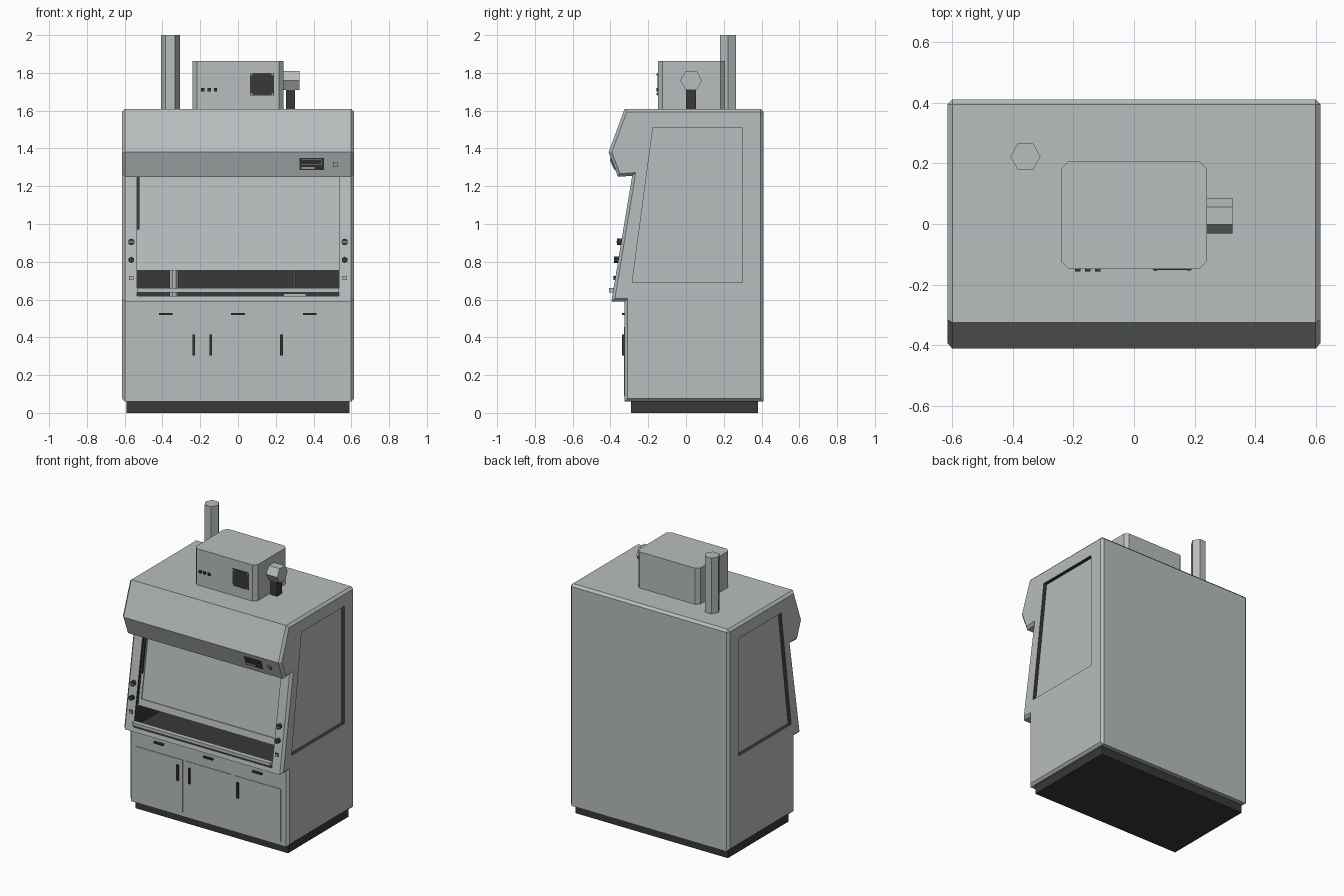
import bpy, bmesh, math
from mathutils import Matrix, Vector

cube = bpy.data.objects.get("Cube")
if cube:
    bpy.data.objects.remove(cube, do_unlink=True)


def material(name, rgb):
    m = bpy.data.materials.new(name)
    m.use_nodes = True
    m.diffuse_color = (*rgb, 1)
    m.node_tree.nodes["Principled BSDF"].inputs["Base Color"].default_value = (*rgb, 1)
    return m


GREY = material("cool grey paint", (0.48, 0.51, 0.515))
DARK = material("charcoal", (0.04, 0.04, 0.04))


def finish(name, bm, *mats):
    bmesh.ops.recalc_face_normals(bm, faces=bm.faces)
    me = bpy.data.meshes.new(name)
    bm.to_mesh(me)
    bm.free()
    ob = bpy.data.objects.new(name, me)
    bpy.context.collection.objects.link(ob)
    for m in mats:
        me.materials.append(m)
    return ob


def box(name, x, y, z, mat):
    """Box from (min, max) pairs."""
    bm = bmesh.new()
    bmesh.ops.create_cube(bm, size=1)
    for v in bm.verts:
        v.co = Vector([a + (b - a) * (c + 0.5) for (a, b), c in zip((x, y, z), v.co)])
    return finish(name, bm, mat)


def prism_mesh(profile, x0, x1):
    """Side profile of (y, z) points swept across x."""
    bm = bmesh.new()
    face = bm.faces.new([bm.verts.new((x0, y, z)) for y, z in profile])
    ext = bmesh.ops.extrude_face_region(bm, geom=[face])
    moved = [g for g in ext["geom"] if isinstance(g, bmesh.types.BMVert)]
    bmesh.ops.translate(bm, verts=moved, vec=(x1 - x0, 0, 0))
    bmesh.ops.recalc_face_normals(bm, faces=bm.faces)
    return bm


def prism(name, profile, x0, x1, mat):
    return finish(name, prism_mesh(profile, x0, x1), mat)


def cylinder(name, center, radius, length, axis, sides, mat):
    turn = {"X": Matrix.Rotation(math.pi / 2, 4, "Y"),
            "Y": Matrix.Rotation(math.pi / 2, 4, "X"),
            "Z": Matrix.Rotation(math.pi / 6, 4, "Z")}[axis]
    bm = bmesh.new()
    bmesh.ops.create_cone(bm, cap_ends=True, segments=sides, radius1=radius, radius2=radius,
                          depth=length, matrix=Matrix.Translation(center) @ turn)
    return finish(name, bm, mat)


def front_y(z):
    """Depth of the leaning work front at height z."""
    return -0.395 + (z - 0.59) * 0.11 / 0.67


def leaning(z0, z1, near, far):
    return [(front_y(z0) + near, z0), (front_y(z1) + near, z1),
            (front_y(z1) + far, z1), (front_y(z0) + far, z0)]


# Cabinet shell with chamfered side outline and back top edge
outline = [(-0.325, 0.06), (-0.325, 0.59), (-0.395, 0.59), (-0.285, 1.255), (-0.36, 1.25),
           (-0.41, 1.38), (-0.325, 1.61), (0.41, 1.61), (0.41, 0.06)]
bm = prism_mesh(outline, -0.615, 0.615)
rim = []
for e in bm.edges:
    a, b = (v.co for v in e.verts)
    along_x = abs(a.x - b.x) > 0.1
    if not along_x or (a.y > 0.4 and a.z > 1.6):
        rim.append(e)
bmesh.ops.bevel(bm, geom=rim, offset=0.016, offset_type="OFFSET", segments=1,
                profile=0.5, affect="EDGES")
body = finish("cabinet_shell", bm, GREY, DARK)


def cut(cutter):
    cutter.hide_render = True
    cutter.hide_viewport = True
    mod = body.modifiers.new(cutter.name, "BOOLEAN")
    mod.object = cutter
    mod.operation = "DIFFERENCE"
    mod.solver = "EXACT"


# Work chamber opening
chamber = box("chamber_cutter", (-0.535, 0.535), (-0.5, 0.28), (0.62, 1.249), GREY)
chamber.data.materials.append(DARK)
for f in chamber.data.polygons:
    f.material_index = 1
cut(chamber)

# Recessed side panels with dark reveals
panel = [(-0.285, 0.69), (-0.175, 1.51), (0.30, 1.51), (0.30, 0.69)]
for side, s in (("left", 1), ("right", -1)):
    bm = prism_mesh(panel, s * 0.59, s * 0.7)
    for f in bm.faces:
        f.material_index = 0 if abs(f.normal.x) > 0.9 else 1
    cut(finish(side + "_panel_cutter", bm, GREY, DARK))

# Plinth
box("plinth", (-0.59, 0.59), (-0.29, 0.38), (0, 0.062), DARK)

# Sliding sash: pane, bottom rail and stiles
prism("sash_pane", leaning(0.79, 1.25, 0.034, 0.044), -0.52, 0.52, GREY)
prism("sash_bottom_rail", leaning(0.755, 0.80, 0.028, 0.048), -0.535, 0.535, GREY)
for side, s in (("left", 1), ("right", -1)):
    prism(side + "_sash_stile", leaning(0.80, 1.25, 0.028, 0.048), s * 0.515, s * 0.535, GREY)
prism("sash_track", leaning(0.97, 1.25, 0.015, 0.028), -0.536, -0.521, DARK)

# Sill bar and chamber fittings
box("sill_bar", (-0.535, 0.535), (-0.408, -0.375), (0.638, 0.66), GREY)
cylinder("chamber_column", (-0.34, -0.05, 0.93), 0.026, 0.62, "Z", 8, GREY)
cylinder("stand_rod", (0.3, -0.05, 0.8), 0.005, 0.36, "Z", 8, GREY)
box("stand_base", (0.24, 0.36), (-0.11, 0.01), (0.62, 0.632), GREY)

# Controls on both front posts
for side, s in (("left", 1), ("right", -1)):
    x = s * 0.565
    for label, z, sides in (("upper", 0.905, 12), ("lower", 0.81, 6)):
        y = front_y(z)
        cylinder(f"{side}_{label}_knob", (x, y - 0.008, z), 0.017, 0.03, "Y", sides, DARK)
    y = front_y(0.905)
    box(side + "_knob_grip", (x - 0.016, x + 0.016), (y - 0.027, y - 0.02), (0.902, 0.908), GREY)
    y = front_y(0.715)
    box(side + "_outlet_rim", (x - 0.011, x + 0.011), (y - 0.007, y + 0.01), (0.704, 0.726), DARK)
    box(side + "_outlet", (x - 0.009, x + 0.009), (y - 0.011, y + 0.01), (0.706, 0.724), GREY)


# Display and button under the canopy brow
def brow(z0, z1, lift):
    y = lambda z: -0.36 - (z - 1.25) * 0.05 / 0.13
    return [(y(z0) - lift, z0), (y(z1) - lift, z1), (y(z1) + 0.005, z1), (y(z0) + 0.005, z0)]


prism("display", brow(1.285, 1.35, 0.004), 0.325, 0.455, DARK)
prism("display_screen", brow(1.315, 1.342, 0.006), 0.335, 0.445, GREY)
prism("display_glass", brow(1.317, 1.34, 0.008), 0.337, 0.443, DARK)
prism("display_keys", brow(1.292, 1.303, 0.006), 0.335, 0.405, GREY)
prism("button_rim", brow(1.302, 1.328, 0.004), 0.502, 0.528, DARK)
prism("button", brow(1.305, 1.325, 0.008), 0.505, 0.525, GREY)

# Doors with upright pulls, and drawer pulls above
doors = (("right", -0.565, -0.20, -0.235), ("middle", -0.18, 0.175, -0.145),
         ("left", 0.20, 0.56, 0.23))
for label, x0, x1, pull in doors:
    box(label + "_door", (x0, x1), (-0.329, -0.32), (0.09, 0.455), GREY)
    box(label + "_door_pull", (pull - 0.007, pull + 0.007), (-0.338, -0.325), (0.305, 0.415), DARK)
for label, x in (("right", -0.383), ("middle", 0), ("left", 0.38)):
    box(label + "_drawer_pull", (x - 0.036, x + 0.036), (-0.338, -0.32), (0.518, 0.53), DARK)

# Blower housing with chamfered upright edges
housing = box("blower_housing", (-0.24, 0.24), (-0.148, 0.207), (1.605, 1.863), GREY)
bm = bmesh.new()
bm.from_mesh(housing.data)
upright = [e for e in bm.edges if abs(e.verts[0].co.z - e.verts[1].co.z) > 0.1]
bmesh.ops.bevel(bm, geom=upright, offset=0.024, offset_type="OFFSET", segments=1,
                profile=0.5, affect="EDGES")
bm.to_mesh(housing.data)
bm.free()

# Housing grille, screws and switches
box("grille", (0.063, 0.19), (-0.152, -0.14), (1.68, 1.80), DARK)
for x in (0.071, 0.182):
    for z in (1.688, 1.792):
        cylinder("grille_screw", (x, -0.152, z), 0.005, 0.006, "Y", 8, GREY)
for x in (-0.186, -0.152, -0.119):
    box("switch", (x - 0.009, x + 0.009), (-0.157, -0.14), (1.701, 1.719), DARK)

# Side outlet elbow and exhaust stack
cylinder("outlet_elbow", (0.28, 0.027, 1.76), 0.058, 0.09, "X", 6, GREY)
box("outlet_downpipe", (0.253, 0.303), (0.0, 0.054), (1.605, 1.715), DARK)
cylinder("exhaust_stack", (-0.358, 0.222, 1.8), 0.05, 0.4, "Z", 6, GREY)
